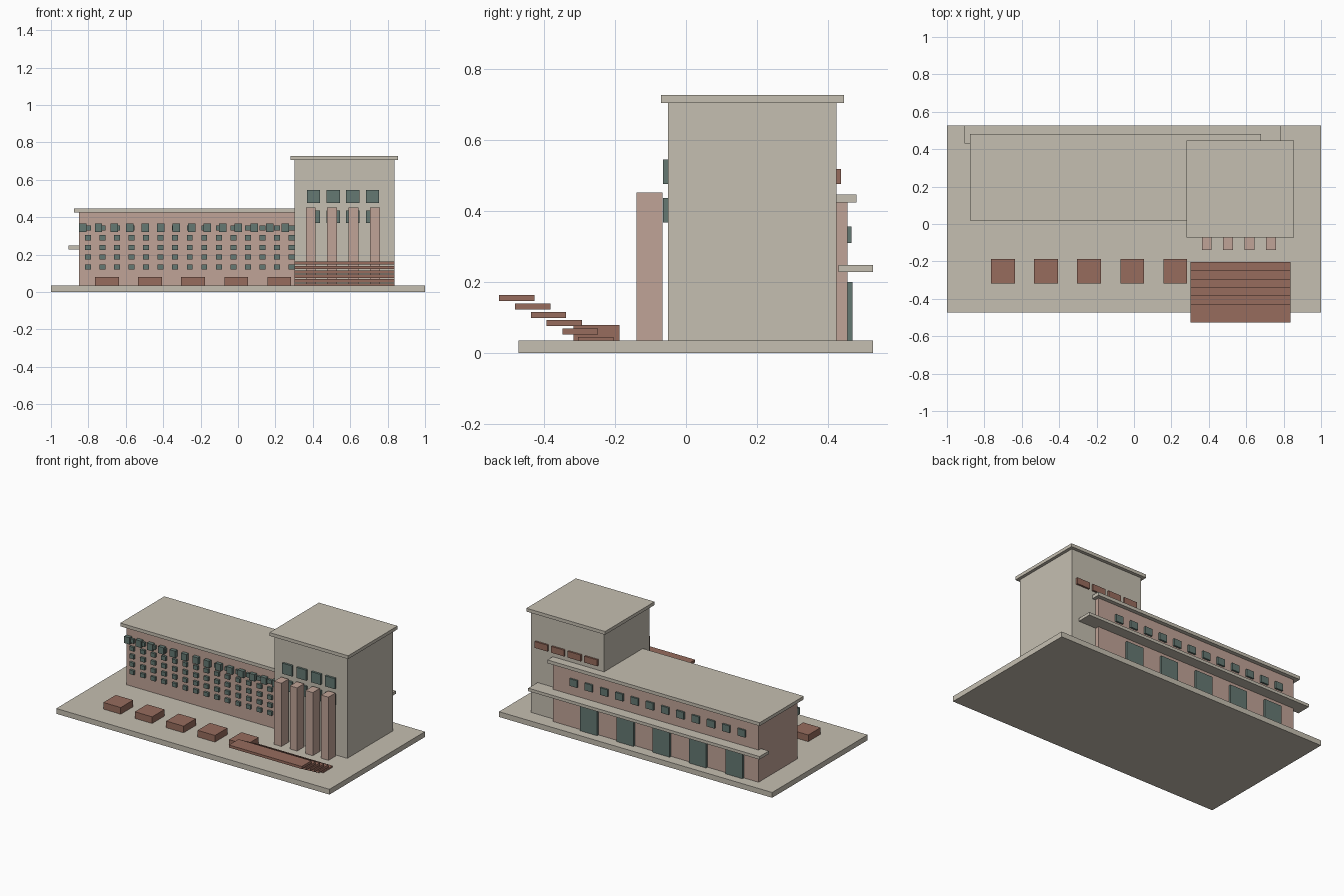
import bpy

if "Cube" in bpy.data.objects:
    bpy.data.objects.remove(bpy.data.objects["Cube"])


def material(name, rgb):
    m = bpy.data.materials.new(name)
    m.diffuse_color = (*rgb, 1)
    m.use_nodes = True
    m.node_tree.nodes["Principled BSDF"].inputs["Base Color"].default_value = m.diffuse_color
    return m


STONE = material("stone", (0.56, 0.52, 0.44))
PINK = material("pink_render", (0.53, 0.37, 0.31))
BRICK = material("brick", (0.31, 0.15, 0.11))
GLASS = material("glass", (0.13, 0.19, 0.17))


def box(name, x, y, z, mat):
    """Box from (min, max) ranges on each axis."""
    c = [(a + b) / 2 for a, b in (x, y, z)]
    bpy.ops.mesh.primitive_cube_add(size=1, location=c)
    ob = bpy.context.object
    ob.name = name
    for v in ob.data.vertices:
        for i, (a, b) in enumerate((x, y, z)):
            v.co[i] *= b - a
    ob.data.materials.append(mat)
    return ob


def row(name, first, last, count, width, y, z, mat):
    """Evenly spaced row of equal boxes along x."""
    for i in range(count):
        cx = first + (last - first) * i / (count - 1)
        box(name, (cx - width / 2, cx + width / 2), y, z, mat)


G = 0.035  # top of the base slab

# Base slab
box("base", (-1, 1), (-0.472, 0.527), (0, G), STONE)

# Long wing with flat roof and rear canopy
box("wing", (-0.85, 0.655), (0.046, 0.455), (G, 0.424), PINK)
box("wing_roof", (-0.876, 0.678), (0.02, 0.481), (0.424, 0.446), STONE)
box("rear_canopy", (-0.907, 0.786), (0.43, 0.527), (0.228, 0.248), STONE)

# Tower
box("tower", (0.302, 0.836), (-0.051, 0.425), (G, 0.705), STONE)
box("tower_roof", (0.28, 0.856), (-0.071, 0.446), (0.705, 0.727), STONE)

# Entrance columns
row("column", 0.389, 0.733, 4, 0.053, (-0.139, -0.066), (G, 0.453), PINK)

# Tower windows, front and back
for z in ((0.476, 0.546), (0.368, 0.437)):
    row("tower_window", 0.404, 0.719, 4, 0.071, (-0.065, -0.041), z, GLASS)
row("tower_rear_panel", 0.392, 0.755, 4, 0.095, (0.413, 0.437), (0.476, 0.518), BRICK)

# Wing front: grid of small windows and a larger top row
for r in range(5):
    cz = 0.134 + 0.052 * r
    row("small_window", -0.801, 0.285, 15, 0.032, (0.031, 0.056), (cz - 0.0135, cz + 0.0135), GLASS)
row("large_window", -0.829, 0.252, 14, 0.04, (0.022, 0.05), (0.32, 0.365), GLASS)

# Wing rear: doors and upper windows
row("rear_door", -0.68, 0.385, 5, 0.125, (0.445, 0.47), (G, 0.2), GLASS)
row("rear_window", -0.73, 0.5, 12, 0.055, (0.445, 0.467), (0.31, 0.357), GLASS)

# Floating stair treads in front of the tower
for i in range(6):
    y0, z0 = -0.304 - 0.0446 * i, 0.028 + 0.0236 * i
    box("step", (0.302, 0.836), (y0, y0 + 0.1), (z0, z0 + 0.017), BRICK)

# Planters
row("planter", -0.70, 0.22, 5, 0.127, (-0.317, -0.188), (G, 0.079), BRICK)
